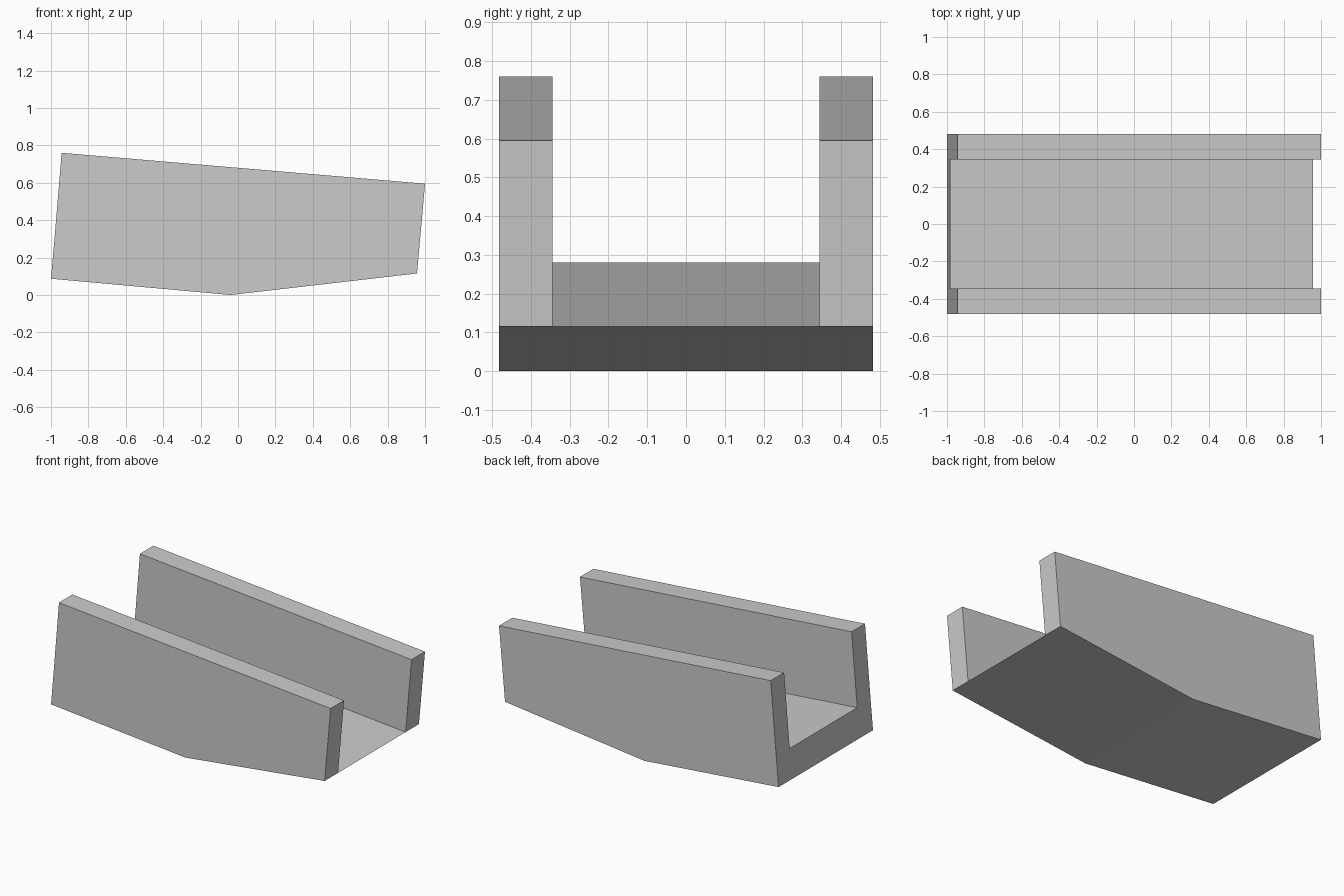
import bpy
import bmesh

cube = bpy.data.objects.get("Cube")
if cube:
    bpy.data.objects.remove(cube, do_unlink=True)

# Single plain grey
grey = bpy.data.materials.new("plain_grey")
grey.use_nodes = True
colour = (0.6, 0.6, 0.6, 1)
grey.diffuse_color = colour
grey.node_tree.nodes["Principled BSDF"].inputs["Base Color"].default_value = colour

# Side profile as (x, z): the floor runs from floor_high down to low_end
profile = {
    "high_end": (-1.0, 0.087),
    "keel": (-0.04, 0.0),
    "low_end": (0.957, 0.115),
    "rim_low": (1.0, 0.595),
    "rim_high": (-0.943, 0.76),
    "floor_high": (-0.983, 0.28),
}
outline = list(profile)
wall_inside = ["low_end", "rim_low", "rim_high", "floor_high"]
floor_outline = ["high_end", "keel", "low_end", "floor_high"]

# Stations across the width: outer and inner side of each wall
stations = [-0.482, -0.345, 0.345, 0.482]

bm = bmesh.new()
rings = [{n: bm.verts.new((x, y, z)) for n, (x, z) in profile.items()}
         for y in stations]


def strip(a, b, names):
    """Close the surface between two stations around an outline."""
    for n, m in zip(names, names[1:] + names[:1]):
        bm.faces.new((a[n], a[m], b[m], b[n]))


# Walls and the floor between them
strip(rings[0], rings[1], outline)
strip(rings[1], rings[2], floor_outline)
strip(rings[2], rings[3], outline)

# Wall sides, outside and inside
for ring, names in zip(rings, (outline, wall_inside, wall_inside, outline)):
    bm.faces.new([ring[n] for n in names])

# The walls sit on the floor block, so drop faces hidden between them
bmesh.ops.recalc_face_normals(bm, faces=bm.faces[:])
mesh = bpy.data.meshes.new("channel_body")
bm.to_mesh(mesh)
bm.free()
mesh.materials.append(grey)
body = bpy.data.objects.new("channel_body", mesh)
bpy.context.collection.objects.link(body)
